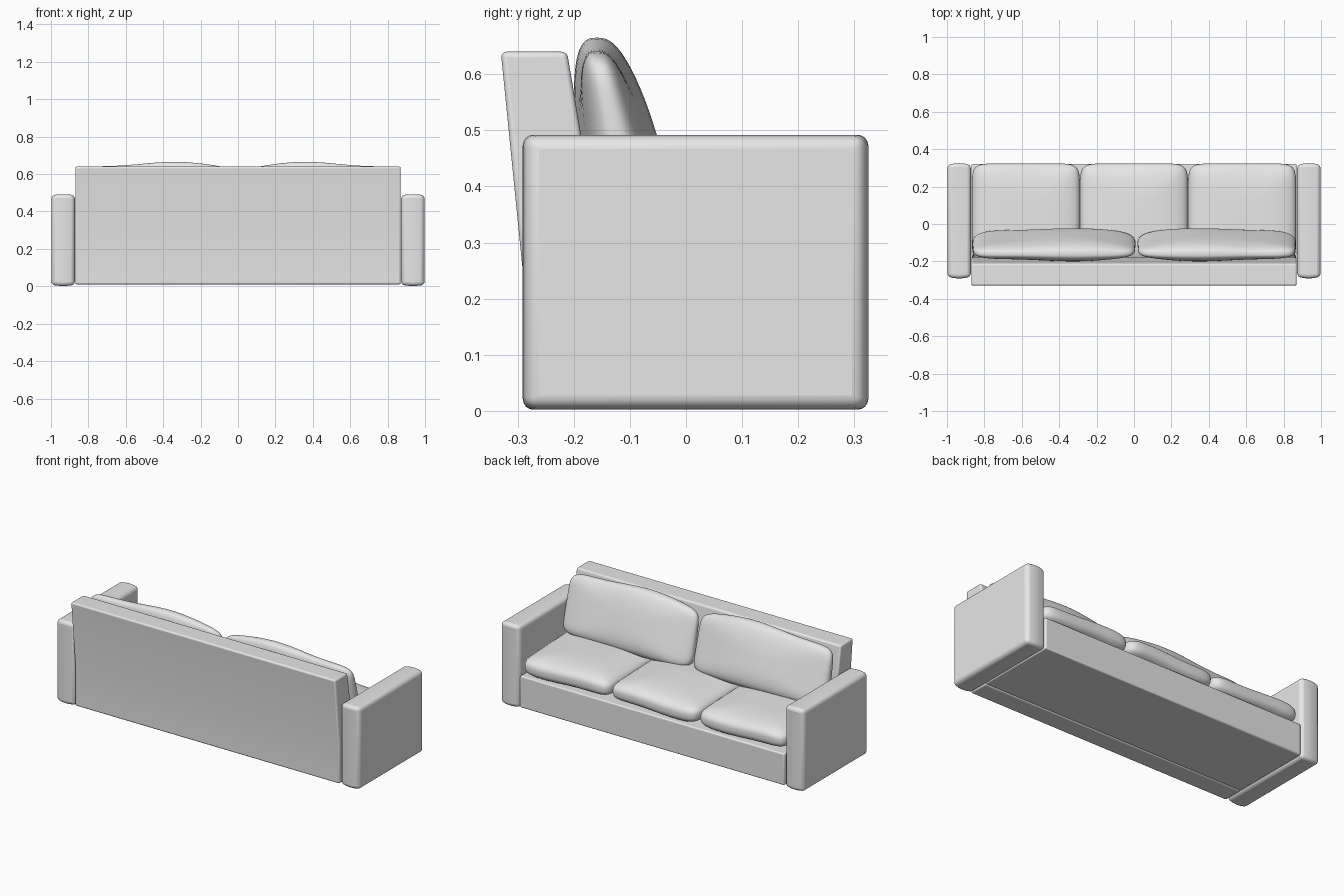
import bpy, bmesh, math
from mathutils import Vector

old = bpy.data.objects.get("Cube")
if old:
    bpy.data.objects.remove(old, do_unlink=True)

fabric = bpy.data.materials.new("light_grey_fabric")
fabric.use_nodes = True
GREY = (0.8, 0.8, 0.8, 1)
fabric.diffuse_color = GREY
fabric.node_tree.nodes["Principled BSDF"].inputs["Base Color"].default_value = GREY


def finish(name, bm, bevel=0.0, angle=35):
    """Turn a bmesh into a smooth shaded object, with optional rounded edges."""
    bmesh.ops.recalc_face_normals(bm, faces=bm.faces)
    mesh = bpy.data.meshes.new(name)
    bm.to_mesh(mesh)
    bm.free()
    mesh.materials.append(fabric)
    obj = bpy.data.objects.new(name, mesh)
    bpy.context.collection.objects.link(obj)
    bpy.ops.object.select_all(action='DESELECT')
    obj.select_set(True)
    bpy.context.view_layer.objects.active = obj
    bpy.ops.object.shade_smooth_by_angle(angle=math.radians(angle))
    if bevel:
        mod = obj.modifiers.new("rounded_edges", 'BEVEL')
        mod.width = bevel
        mod.segments = 4
        mod.limit_method = 'ANGLE'
        mod.angle_limit = math.radians(40)
    return obj


def side_profile(name, points, half_width, bevel):
    """Extrude a (y, z) outline across the width."""
    bm = bmesh.new()
    face = bm.faces.new([bm.verts.new((-half_width, y, z)) for y, z in points])
    new = bmesh.ops.extrude_face_region(bm, geom=[face])["geom"]
    verts = [v for v in new if isinstance(v, bmesh.types.BMVert)]
    bmesh.ops.translate(bm, verts=verts, vec=(2 * half_width, 0, 0))
    return finish(name, bm, bevel)


def arm(name, side):
    """Upholstered arm, slightly domed across its width."""
    bm = bmesh.new()
    bmesh.ops.create_cube(bm, size=2)
    for cut in (-0.7, -0.35, 0, 0.35, 0.7):
        bmesh.ops.bisect_plane(bm, geom=bm.verts[:] + bm.edges[:] + bm.faces[:],
                               plane_co=(cut, 0, 0), plane_no=(1, 0, 0))
    for v in bm.verts:
        x, y, z = v.co
        dome = 0.01 * x * x
        v.co = (side * 0.935 + x * 0.063,
                0.017 + y * (0.308 - dome),
                0.247 + z * (0.245 - dome * 0.6))
    finish(name, bm, 0.02)


def pillow(half, flat_power, puff_power, thin_axis):
    """Superellipsoid cushion in unit coordinates, returned with its half sizes."""
    bm = bmesh.new()
    bmesh.ops.create_cube(bm, size=2)
    bmesh.ops.subdivide_edges(bm, edges=bm.edges[:], cuts=23, use_grid_fill=True)
    wide = [i for i in range(3) if i != thin_axis]
    for v in bm.verts:
        p = Vector([math.sin(c * math.pi / 2) for c in v.co])
        plan = sum(abs(p[i]) ** flat_power for i in wide) ** (puff_power / flat_power)
        r = (plan + abs(p[thin_axis]) ** puff_power) ** (1 / puff_power)
        v.co = p / r
    return bm


def seat_cushion(name, cx):
    bm = pillow(None, 9, 3, 2)
    for v in bm.verts:
        x, y, z = v.co
        ripple = 0.006 * math.sin(3 * x + 5 * cx) * (y + 1) / 2
        v.co = (cx + x * 0.289, 0.06 + y * 0.264,
                0.265 + z * 0.07 + ripple - 0.008 * y)
    finish(name, bm, angle=60)


def back_cushion(name, cx, half_width, phase):
    """Leaning cushion, thicker at the bottom, with a gently wavy outline."""
    bm = pillow(None, 8, 2.8, 1)
    for v in bm.verts:
        x, y, z = v.co
        t = (z + 1) / 2
        front = 0.002 - 0.115 * t
        rear = -0.175 - 0.03 * t
        wave = 0.009 * math.sin(4 * x + phase)
        crown = 0.014 * (1 - x * x) * t
        v.co = (cx + x * half_width * (1 - 0.015 * t),
                (front + rear) / 2 + y * (front - rear) / 2 + 0.6 * wave * y,
                0.477 + z * 0.166 + crown + wave * t)
    finish(name, bm, angle=60)


# Frame: raked back and low seat base
side_profile("back_rest", [(-0.29, 0.01), (-0.29, 0.24), (-0.33, 0.64),
                           (-0.212, 0.64), (-0.18, 0.45), (-0.17, 0.01)], 0.87, 0.01)
side_profile("seat_base", [(-0.17, 0.012), (0.32, 0.012), (0.32, 0.2),
                           (-0.17, 0.2)], 0.87, 0.008)

# Arms
for label, side in (("left", 1), ("right", -1)):
    arm(label + "_arm", side)

# Three seat cushions and two back cushions
for label, cx in (("left", 0.578), ("middle", 0), ("right", -0.578)):
    seat_cushion(label + "_seat_cushion", cx)
back_cushion("left_back_cushion", 0.442, 0.425, 2.5)
back_cushion("right_back_cushion", -0.428, 0.438, 0.6)
